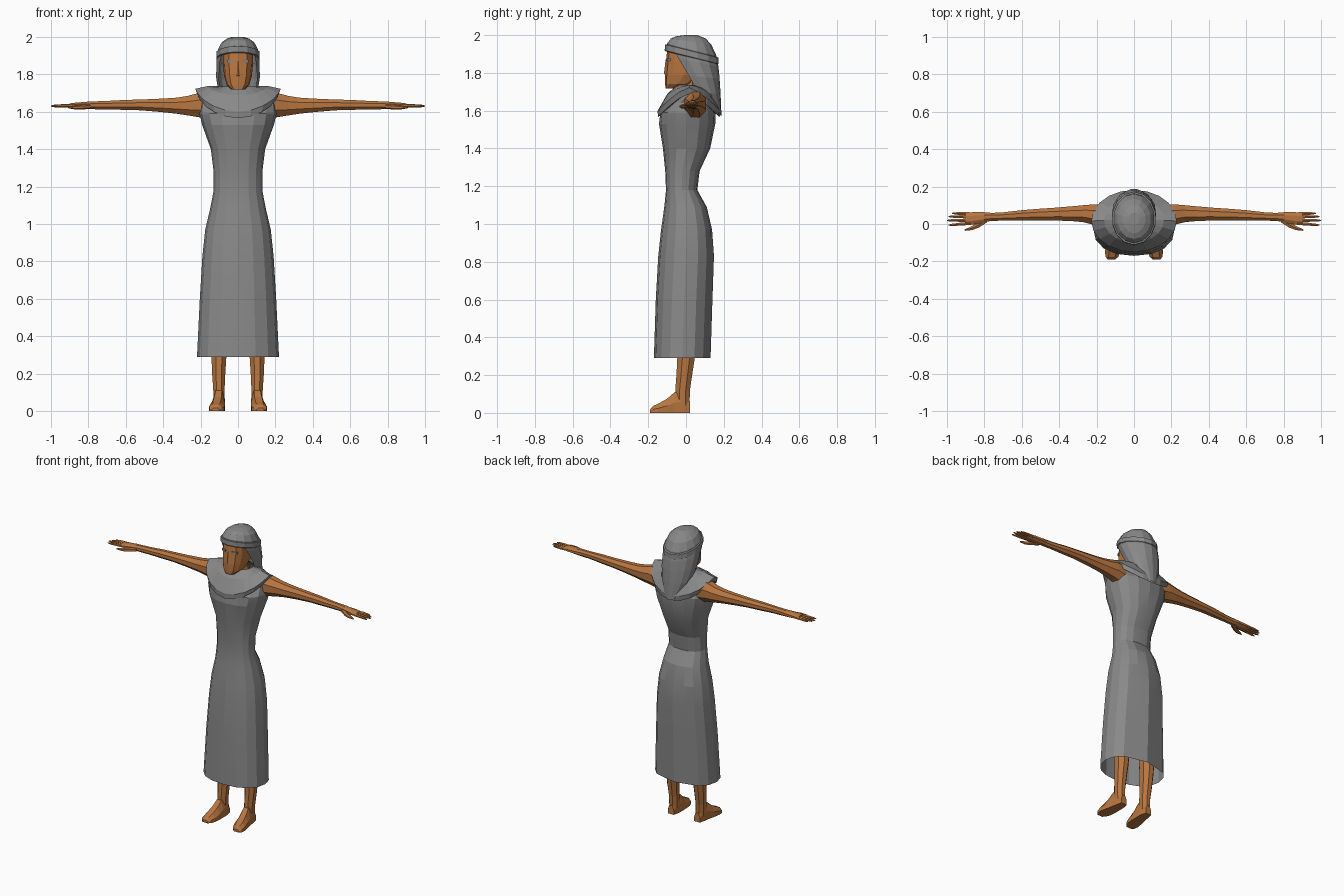
import bpy, bmesh, math
from mathutils import Vector


def material(name, *rgb):
    m = bpy.data.materials.new(name)
    m.diffuse_color = (*rgb, 1)
    return m


skin = material("skin", 0.48, 0.18, 0.052)
cloth = material("dark_grey_cloth", 0.25, 0.25, 0.25)


def power(v, e):
    return math.copysign(abs(v) ** e, v)


def build(name, rings, mat=cloth, closed=True, cap0=True, cap1=True, mirror=False, smooth=None):
    """Bridge a list of point rings into a mesh object."""
    bm = bmesh.new()
    rows = [[bm.verts.new(p) for p in r] for r in rings]
    n = len(rows[0])
    for a, b in zip(rows, rows[1:]):
        for i in range(n if closed else n - 1):
            j = (i + 1) % n
            bm.faces.new((a[i], a[j], b[j], b[i]))
    if closed and cap0:
        bm.faces.new(rows[0])
    if closed and cap1:
        bm.faces.new(rows[-1])
    bmesh.ops.recalc_face_normals(bm, faces=bm.faces)
    me = bpy.data.meshes.new(name)
    bm.to_mesh(me)
    bm.free()
    ob = bpy.data.objects.new(name, me)
    bpy.context.collection.objects.link(ob)
    me.materials.append(mat)
    if mirror:
        ob.modifiers.new("mirror", 'MIRROR').use_mirror_merge = False
    if smooth:
        bpy.ops.object.select_all(action='DESELECT')
        ob.select_set(True)
        bpy.context.view_layer.objects.active = ob
        bpy.ops.object.shade_smooth_by_angle(angle=math.radians(smooth))
    return ob


def level(z, rx, yf, yb, n=12, e=1.0, tilt=0.0, cx=0.0, drop=0.0, start=0.0):
    """Horizontal ring from front y to back y; drop lowers front and back."""
    cy, ry, pts = (yf + yb) / 2, (yb - yf) / 2, []
    for i in range(n):
        a = 2 * math.pi * (i + start) / n
        y = cy - ry * power(math.cos(a), e)
        pts.append((cx + rx * power(math.sin(a), e), y,
                    z + tilt * (y - cy) - drop * abs(math.cos(a)) ** 1.4))
    return pts


def section(c, u, v, n=8):
    """Ring around centre c spanned by half-axis vectors u and v."""
    c, u, v = Vector(c), Vector(u), Vector(v)
    return [c + u * math.cos(t) + v * math.sin(t)
            for t in (2 * math.pi * (i + 0.5) / n for i in range(n))]


# dress: z, half width, front y, back y
profile = [(0.29, .219, -.17, .13), (0.60, .204, -.16, .14), (0.83, .19, -.147, .148),
           (0.97, .175, -.132, .138), (1.09, .147, -.115, .11), (1.18, .13, -.106, .06),
           (1.28, .13, -.11, .072), (1.40, .145, -.122, .128), (1.53, .192, -.143, .155),
           (1.59, .206, -.136, .156), (1.645, .20, -.085, .125), (1.70, .10, -.03, .08)]
rings = []
for z, rx, yf, yb in profile:
    r = level(z, rx, yf, yb, 16, 0.88)
    if z < 0.9:  # soft pleats at the back
        r = [(x * .9, y * .92, h) if i in (7, 9) else (x, y, h) for i, (x, y, h) in enumerate(r)]
    rings.append(r)
build("dress", rings, cap0=False, smooth=13)

# broad collar over the shoulders
build("collar", [level(1.735, .085, -.05, .10, 20),
                 level(1.737, .16, -.10, .14, 20, drop=.05),
                 level(1.722, .228, -.150, .182, 20, drop=.122),
                 level(1.688, .215, -.149, .178, 20, drop=.122),
                 level(1.69, .19, -.115, .15, 20, drop=.10)], cap0=False, cap1=False)

# neck and head
build("neck", [level(1.66, .06, -.03, .09, 8), level(1.73, .05, -.015, .085, 8),
               level(1.80, .05, -.03, .085, 8)], skin)
build("head", [level(1.718, .034, -.108, -.06, 12, .75),
               level(1.742, .060, -.111, .03, 12, .75),
               level(1.79, .074, -.112, .09, 12, .75),
               level(1.86, .081, -.106, .12, 12, .75),
               level(1.94, .081, -.098, .12, 12, .75)], skin)
build("nose", [[(-.013, -.106, 1.79), (.013, -.106, 1.79), (0, -.117, 1.794)],
               [(-.006, -.10, 1.87), (.006, -.10, 1.87), (0, -.108, 1.87)]], skin)

# eyes
build("eye", [[(.024, -.09, 1.862), (.056, -.08, 1.862), (.056, -.08, 1.877), (.024, -.09, 1.877)],
              [(.024, -.106, 1.862), (.056, -.094, 1.862), (.056, -.094, 1.877), (.024, -.106, 1.877)]],
      mirror=True)

# headscarf: crown, band and hanging drape
build("scarf_crown", [level(1.89, .112, -.106, .165, 14, tilt=-.25),
                      level(1.925, .109, -.10, .16, 14, tilt=-.24),
                      level(1.965, .090, -.08, .135, 14, tilt=-.16),
                      level(1.988, .062, -.05, .105, 14, tilt=-.08),
                      level(2.0, .03, -.005, .06, 14)], cap0=False)
build("scarf_band", [level(1.88, .114, -.108, .168, 14, tilt=-.25),
                     level(1.884, .119, -.113, .173, 14, tilt=-.25),
                     level(1.915, .117, -.111, .172, 14, tilt=-.25),
                     level(1.918, .108, -.102, .163, 14, tilt=-.25)], cap0=False, cap1=False)
drape = []
for z, rx, cy, ry, a0, tilt in [(1.895, .114, .03, .136, 48, -.25), (1.86, .118, .04, .132, 53, -.2),
                                (1.78, .117, .068, .110, 61, -.1), (1.69, .102, .10, .083, 66, 0),
                                (1.57, .048, .155, .033, 75, 0)]:
    row = []
    for i in range(11):
        a = math.radians(a0 + (360 - 2 * a0) * i / 10)
        y = cy - ry * math.cos(a)
        lift = .05 * (abs(i - 5) / 5) ** 2 if z < 1.6 else 0
        row.append((rx * math.sin(a), y, z + tilt * (y - cy) + lift))
    drape.append(row)
build("scarf_drape", drape, closed=False)

# arms down to the palm: x, y, z, half depth, half height
arm = [(.15, .045, 1.625, .065, .075), (.21, .05, 1.635, .06, .07), (.27, .055, 1.632, .049, .056),
       (.33, .055, 1.632, .043, .046), (.42, .053, 1.634, .037, .038), (.52, .05, 1.636, .033, .031),
       (.60, .046, 1.636, .03, .029), (.70, .04, 1.635, .024, .024), (.76, .038, 1.634, .023, .023),
       (.80, .036, 1.634, .029, .021), (.86, .03, 1.633, .036, .017), (.90, .029, 1.633, .033, .012)]
build("arm", [section((x, y, z), (0, d, 0), (0, 0, h)) for x, y, z, d, h in arm], skin, mirror=True)

# fingers and thumb
for k, (y0, y1, tip) in enumerate([(.054, .057, .972), (.038, .040, .992),
                                   (.020, .019, 1.0), (.004, -.006, .99)]):
    build("finger_%d" % (k + 1),
          [section((x, y0 + (y1 - y0) * t, 1.633 - .003 * t), (0, w, 0), (0, 0, w), 6)
           for x, t, w in [(.87, 0, .010), (.93, .5, .009), (tip - .02, .85, .007), (tip, 1, .003)]],
          skin, mirror=True)
build("thumb", [section(c, (w * .5, w, 0), (0, 0, w), 6) for c, w in
                [((.79, .02, 1.628), .013), ((.835, -.008, 1.624), .013),
                 ((.87, -.024, 1.622), .010), ((.905, -.033, 1.622), .004)]], skin, mirror=True)

# legs
build("leg", [level(z, w, yf, yb, 8, cx=cx, start=.5) for z, w, yf, yb, cx in
              [(.04, .032, -.06, .022, .10), (.12, .033, -.06, .024, .102),
               (.20, .038, -.054, .036, .103), (.29, .043, -.05, .05, .102),
               (.42, .05, -.055, .065, .10), (.55, .05, -.06, .055, .098)]], skin, mirror=True)

# feet, heel to toe: y, centre x, half width, height
build("foot", [[(cx - w, y, 0), (cx + w, y, 0), (cx + w, y, h * .5), (cx + w * .5, y, h),
                (cx - w * .5, y, h), (cx - w, y, h * .5)]
               for y, cx, w, h in [(.022, .10, .022, .06), (-.02, .10, .031, .12),
                                   (-.06, .103, .034, .11), (-.10, .108, .039, .075),
                                   (-.145, .114, .041, .05), (-.175, .118, .034, .036),
                                   (-.19, .12, .02, .018)]], skin, mirror=True)
